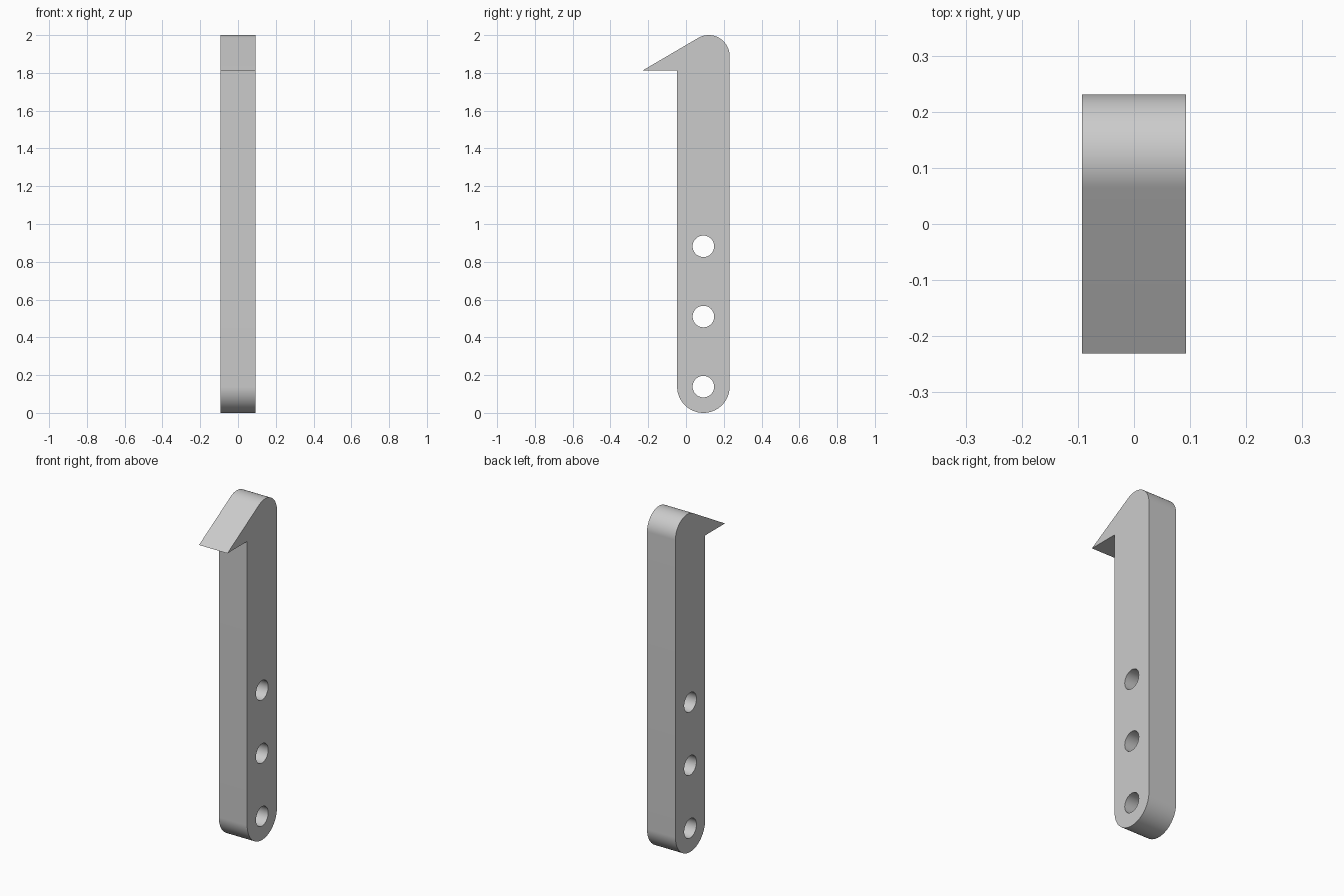
import bpy
import bmesh
from math import cos, sin, pi, radians
from mathutils import Vector

if "Cube" in bpy.data.objects:
    bpy.data.objects.remove(bpy.data.objects["Cube"], do_unlink=True)

HALF_WIDTH = 0.0925
BAR_Y, BAR_R = 0.092, 0.139
BACK_Y, INNER_Y = BAR_Y + BAR_R, BAR_Y - BAR_R
TOP_R = 0.111
HOLE_R = 0.057

grey = bpy.data.materials.new("plain grey")
grey.use_nodes = True
grey.diffuse_color = (0.6, 0.6, 0.6, 1)
grey.node_tree.nodes["Principled BSDF"].inputs["Base Color"].default_value = (0.6, 0.6, 0.6, 1)


def arc(y, z, r, start, end, steps):
    angles = [radians(start + (end - start) * i / steps) for i in range(steps + 1)]
    return [(y + r * cos(a), z + r * sin(a)) for a in angles]


def prism(name, profile, half):
    """Extrude a (y, z) outline along x, centred on x = 0."""
    bm = bmesh.new()
    face = bm.faces.new([bm.verts.new((-half, y, z)) for y, z in profile])
    result = bmesh.ops.extrude_face_region(bm, geom=[face])
    moved = [g for g in result["geom"] if isinstance(g, bmesh.types.BMVert)]
    bmesh.ops.translate(bm, verts=moved, vec=Vector((2 * half, 0, 0)))
    bmesh.ops.recalc_face_normals(bm, faces=bm.faces)
    mesh = bpy.data.meshes.new(name)
    bm.to_mesh(mesh)
    bm.free()
    mesh.materials.append(grey)
    obj = bpy.data.objects.new(name, mesh)
    bpy.context.collection.objects.link(obj)
    return obj


# Bar with rounded foot, rounded top and a barbed hook at the front
outline = arc(BAR_Y, BAR_R, BAR_R, 180, 360, 48)
outline += arc(BACK_Y - TOP_R, 2 - TOP_R, TOP_R, 0, 120.3, 32)
outline += [(-0.231, 1.812), (INNER_Y, 1.812)]
bar = prism("hooked_bar", outline, HALF_WIDTH)

# Three round holes through the sides
bpy.context.view_layer.objects.active = bar
for z in (BAR_R, 0.51, 0.882):
    cutter = prism("hole_cutter", arc(BAR_Y, z, HOLE_R, 0, 352.5, 47), 2 * HALF_WIDTH)
    cutter.hide_render = True
    cut = bar.modifiers.new("hole", "BOOLEAN")
    cut.operation = "DIFFERENCE"
    cut.solver = "EXACT"
    cut.object = cutter
    bpy.ops.object.modifier_apply(modifier=cut.name)
    bpy.data.objects.remove(cutter, do_unlink=True)

# Smooth rounded surfaces, crisp edges
bpy.ops.object.select_all(action="DESELECT")
bar.select_set(True)
bpy.ops.object.shade_smooth_by_angle(angle=radians(25))
